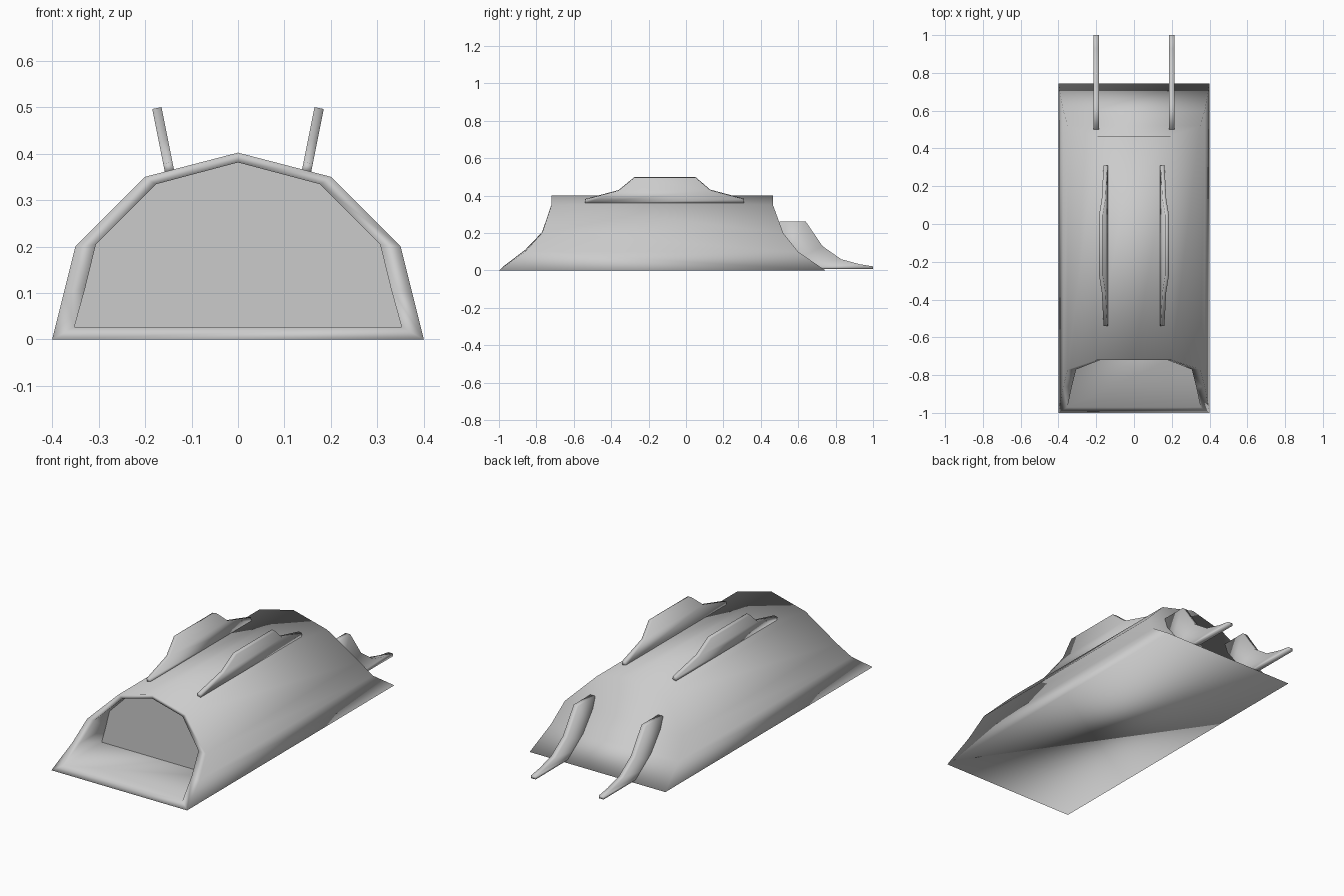
import bpy, bmesh

if "Cube" in bpy.data.objects:
    bpy.data.objects.remove(bpy.data.objects["Cube"])


def finish(name, bm):
    bmesh.ops.recalc_face_normals(bm, faces=bm.faces[:])
    for f in bm.faces:
        f.smooth = True
    mesh = bpy.data.meshes.new(name)
    bm.to_mesh(mesh)
    bm.free()
    obj = bpy.data.objects.new(name, mesh)
    bpy.context.collection.objects.link(obj)
    return obj


# Hull: half arch sections (x, z), mirrored into closed rings
outer = [(.4, 0), (.375, .1), (.35, .2), (.2, .35), (0, .402)]
inner = [(.352, .027), (.329, .11), (.306, .204), (.177, .334), (0, .381)]
rear_y = [.745, .6, .52, .465, .465]
front_y = [-1, -.86, -.77, -.72, -.72]
lip_y = [-.97, -.86, -.77, -.72, -.72]
wall_y = [-.645] * 5

bm = bmesh.new()


def ring(section, ys):
    half = [(x, y, z) for (x, z), y in zip(section, ys)]
    pts = half + [(-x, y, z) for x, y, z in half[-2::-1]]
    return [bm.verts.new(p) for p in pts]


rings = [ring(outer, rear_y), ring(outer, front_y), ring(inner, lip_y), ring(inner, wall_y)]
for a, b in zip(rings, rings[1:]):
    n = len(a)
    for i in range(n):
        j = (i + 1) % n
        bm.faces.new((a[i], a[j], b[j], b[i]))

# Sloping tail, built in strips across the hull
tail = rings[0]
for i in range(3):
    bm.faces.new((tail[i], tail[i + 1], tail[7 - i], tail[8 - i]))
bm.faces.new(tail[3:6])

# Flat wall at the end of the nose recess
wall = bm.faces.new(rings[3])
for e in wall.edges:
    e.smooth = False
finish("hull", bm)


def fin(name, profile, x0, z0, lean, thick, side):
    """Plate from a (y, z) profile, leaning outwards with height."""
    bm = bmesh.new()
    sheets = []
    for s in (-.5, .5):
        sheets.append([bm.verts.new((side * (x0 + lean * (z - z0) + s * thick), y, z - s * thick * lean))
                       for y, z in profile])
    a, b = sheets
    bm.faces.new(a)
    bm.faces.new(b[::-1])
    for i in range(len(a)):
        j = (i + 1) % len(a)
        bm.faces.new((a[i], b[i], b[j], a[j]))
    finish(name, bm)


roof_profile = [(-.54, .36), (-.54, .38), (-.36, .428), (-.275, .498), (.05, .498),
                (.13, .43), (.31, .382), (.31, .36)]
tail_profile = [(.5, .01), (.5, .262), (.64, .262), (.73, .13), (.83, .06),
                (.93, .033), (1, .022), (1, .008)]

# Leaning roof fins and upright tail fins, one pair each
for label, side in (("right", 1), ("left", -1)):
    fin("roof_fin_" + label, roof_profile, .147, .36, .2, .02, side)
    fin("tail_fin_" + label, tail_profile, .2, 0, 0, .028, side)
